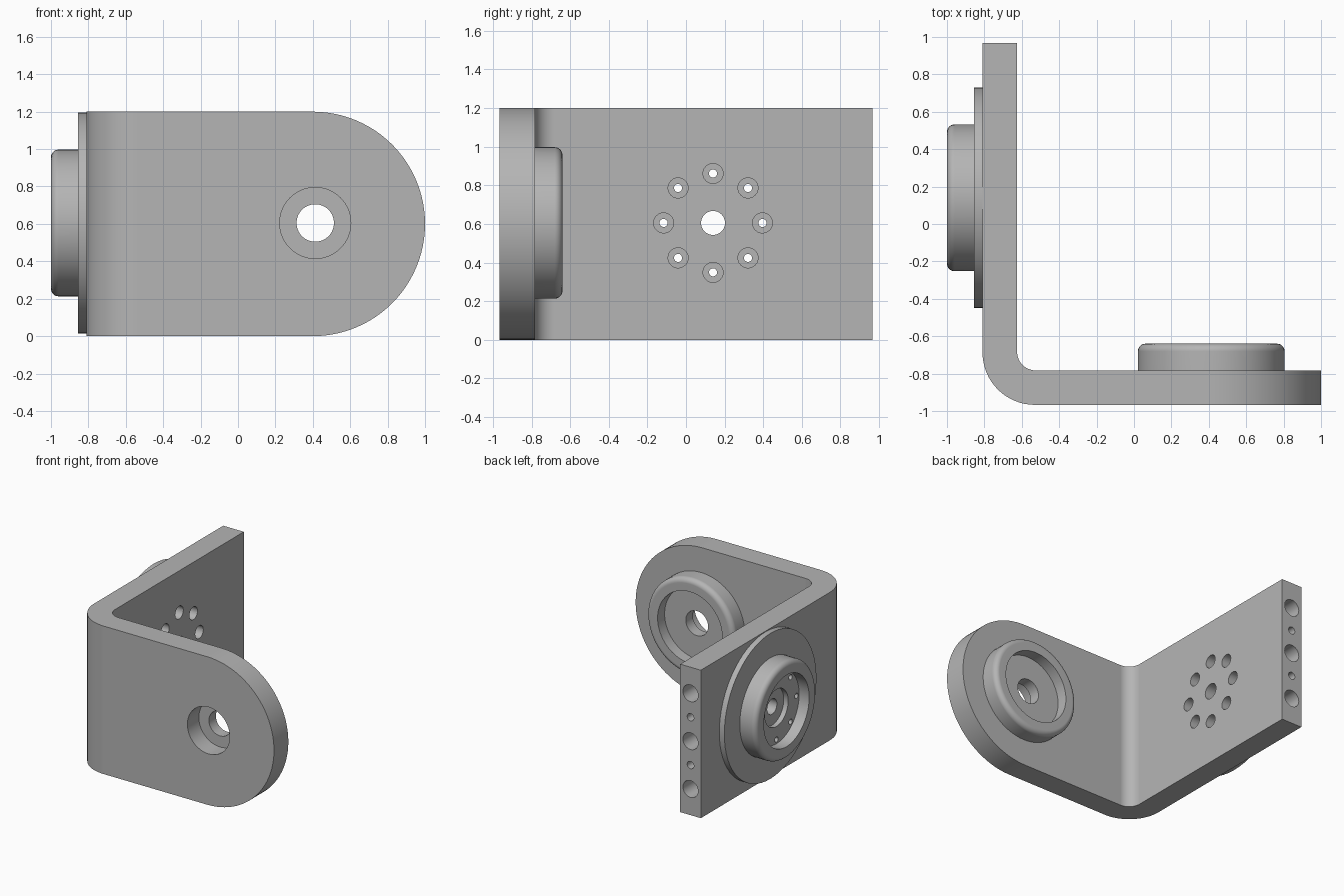
import bpy, bmesh
from math import sin, cos, pi
from mathutils import Vector

cube = bpy.data.objects.get("Cube")
if cube:
    bpy.data.objects.remove(cube, do_unlink=True)

HEIGHT, DEPTH = 1.2, 0.967
LEFT, INNER = -0.81, -0.625       # upright plate faces in x
BACK = -0.783                     # back face of the front plate in y
FRONT_AXIS = Vector((0.413, 0, 0.605))
SIDE_AXIS = Vector((0, 0.14, 0.605))

steel = bpy.data.materials.new("plain grey steel")
steel.use_nodes = True
GREY = (0.46, 0.46, 0.46, 1)
steel.diffuse_color = GREY
steel.node_tree.nodes["Principled BSDF"].inputs["Base Color"].default_value = GREY


def finish(bm, name):
    bmesh.ops.recalc_face_normals(bm, faces=bm.faces[:])
    mesh = bpy.data.meshes.new(name)
    bm.to_mesh(mesh)
    bm.free()
    mesh.materials.append(steel)
    ob = bpy.data.objects.new(name, mesh)
    bpy.context.collection.objects.link(ob)
    return ob


def arc(cx, cy, r, start, end, n=16):
    return [(cx + r * cos(start + (end - start) * i / n),
             cy + r * sin(start + (end - start) * i / n)) for i in range(n + 1)]


def prism(name, outline, place, push):
    """Extrude a flat outline along a vector."""
    bm = bmesh.new()
    face = bm.faces.new([bm.verts.new(place(*p)) for p in outline])
    new = bmesh.ops.extrude_face_region(bm, geom=[face])["geom"]
    bmesh.ops.translate(bm, vec=push, verts=[v for v in new if isinstance(v, bmesh.types.BMVert)])
    return finish(bm, name)


def lathe(name, profile, centre, axis, segs=64):
    """Spin (radius, position along axis) points; the ends lie on the axis."""
    bm = bmesh.new()
    turn = Vector(axis).to_track_quat('Z', 'Y')
    rings = []
    for r, t in profile:
        count = segs if r else 1
        rings.append([bm.verts.new(centre + turn @ Vector(
            (r * cos(2 * pi * i / segs), r * sin(2 * pi * i / segs), t))) for i in range(count)])
    for a, b in zip(rings, rings[1:]):
        for i in range(segs):
            quad = [a[i % len(a)], a[(i + 1) % len(a)], b[(i + 1) % len(b)], b[i % len(b)]]
            bm.faces.new(list(dict.fromkeys(quad)))
    return finish(bm, name)


def combine(base, tool, operation):
    mod = base.modifiers.new(operation, 'BOOLEAN')
    mod.operation, mod.object, mod.solver = operation, tool, 'EXACT'
    bpy.context.view_layer.objects.active = base
    bpy.ops.object.modifier_apply(modifier=mod.name)
    bpy.data.objects.remove(tool, do_unlink=True)


# Bent plate: L outline with a rounded corner, extruded upward
outer, inner = 0.28, 0.1
bend = [(LEFT, DEPTH)]
bend += arc(LEFT + outer, -DEPTH + outer, outer, pi, 1.5 * pi)
bend += [(1.0, -DEPTH), (1.0, BACK)]
bend += arc(INNER + inner, BACK + inner, inner, 1.5 * pi, pi)
bend += [(INNER, DEPTH)]
bracket = prism("bent_bracket", bend, lambda x, y: (x, y, 0), (0, 0, HEIGHT))

# Semicircular end of the front plate
r = HEIGHT / 2
tongue = [(-1.2, -0.2), (1 - r, -0.2)] + [(1 - r, 0)]
rounded = arc(1 - r, r, r, -pi / 2, pi / 2, 48)
corner_low = [(1 - r, -0.2), (1.2, -0.2), (1.2, HEIGHT + 0.2), (1 - r, HEIGHT + 0.2)]
combine(bracket, prism("end_trim", corner_low + rounded[::-1],
                       lambda x, z: (x, -1.2, z), (0, 0.6, 0)), 'DIFFERENCE')

# Round bosses with a softened rim
BOSS, SOFT = 0.392, 0.04
rim_front = arc(BOSS - SOFT, -0.64 - SOFT, SOFT, 0, pi / 2, 8)
combine(bracket, lathe("front_boss", [(0, -0.85), (BOSS, -0.85)] + rim_front + [(0, -0.64)],
                       FRONT_AXIS, (0, 1, 0)), 'UNION')
rim_side = arc(BOSS - SOFT, -1 + SOFT, SOFT, 0, -pi / 2, 8)
side = [(0, -0.72), (0.59, -0.72), (0.59, -0.855), (BOSS, -0.855)] + rim_side + [(0, -1)]
combine(bracket, lathe("side_boss", side, SIDE_AXIS, (1, 0, 0)), 'UNION')

# Front bore: counterbore, through hole and bearing recess
combine(bracket, lathe("front_bore", [
    (0, -1.1), (0.19, -1.1), (0.19, -0.82), (0.1, -0.82),
    (0.1, -0.73), (0.29, -0.73), (0.29, -0.5), (0, -0.5)],
    FRONT_AXIS, (0, 1, 0)), 'DIFFERENCE')

# Side bore: recess, shallow step and small through hole
combine(bracket, lathe("side_bore", [
    (0, -1.1), (0.29, -1.1), (0.29, -0.91), (0.15, -0.91), (0.15, -0.87),
    (0.062, -0.87), (0.062, -0.5), (0, -0.5)], SIDE_AXIS, (1, 0, 0)), 'DIFFERENCE')

# Circle of eight counterbored screw holes
for i in range(8):
    a = i * pi / 4
    spot = SIDE_AXIS + Vector((0, 0.256 * cos(a), 0.256 * sin(a)))
    combine(bracket, lathe("screw_hole", [
        (0, -0.98), (0.021, -0.98), (0.021, -0.8), (0.052, -0.8), (0.052, -0.5), (0, -0.5)],
        spot, (1, 0, 0), 24), 'DIFFERENCE')

# Row of alternating large and small holes in the rear edge
for i in range(5):
    radius = 0.03 if i % 2 else 0.068
    spot = Vector(((LEFT + INNER) / 2, 0, r + (i - 2) * 0.194))
    combine(bracket, lathe("edge_hole", [(0, 0.72), (radius, 0.72), (radius, 1.1), (0, 1.1)],
                           spot, (0, 1, 0), 32), 'DIFFERENCE')

# Smooth curved walls, crisp edges
bpy.ops.object.select_all(action='DESELECT')
bracket.select_set(True)
bpy.context.view_layer.objects.active = bracket
bpy.ops.object.shade_smooth_by_angle(angle=0.5)
weighted = bracket.modifiers.new("even_shading", 'WEIGHTED_NORMAL')
weighted.keep_sharp = True
